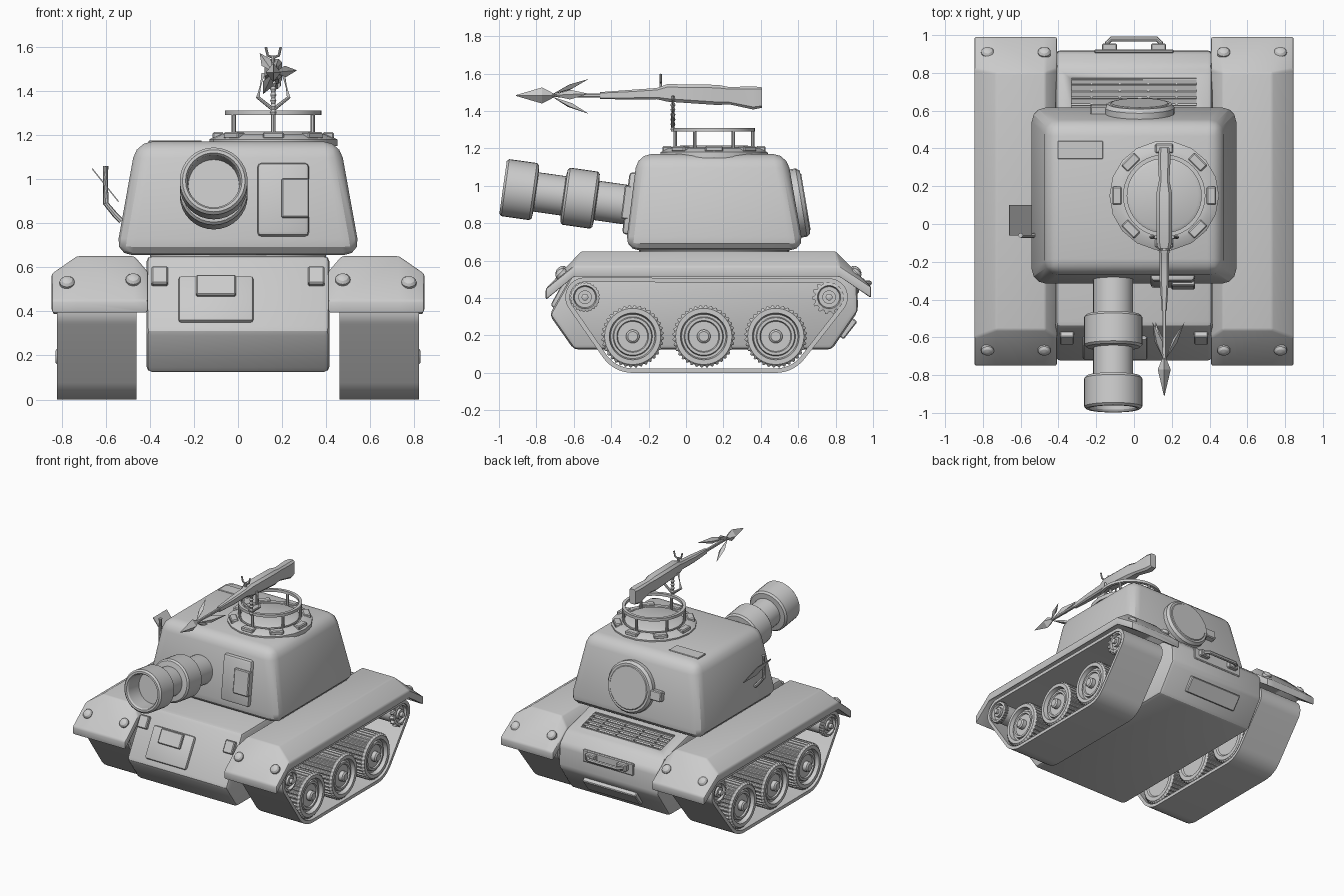
import bpy, bmesh, math
from mathutils import Vector, Matrix
from mathutils.geometry import convex_hull_2d

if "Cube" in bpy.data.objects:
    bpy.data.objects.remove(bpy.data.objects["Cube"])

rad, pi = math.radians, math.pi
I = Matrix.Identity(4)
T = lambda x, y, z: Matrix.Translation((x, y, z))
RX = lambda a: Matrix.Rotation(rad(a), 4, 'X')
RZ = lambda a: Matrix.Rotation(a, 4, 'Z')
TO_X = Matrix.Rotation(pi / 2, 4, 'Y')


def build(name, verts, faces, bevel=0, segs=2, mirror=False, m=I):
    bm = bmesh.new()
    vs = [bm.verts.new(m @ Vector(v)) for v in verts]
    for f in faces:
        bm.faces.new([vs[i] for i in f])
    bmesh.ops.remove_doubles(bm, verts=bm.verts, dist=1e-5)
    bmesh.ops.recalc_face_normals(bm, faces=bm.faces)
    if bevel:
        es = [e for e in bm.edges if e.calc_face_angle(0) > rad(15)]
        bmesh.ops.bevel(bm, geom=es, offset=bevel, segments=segs, profile=0.5,
                        affect='EDGES', clamp_overlap=True)
    me = bpy.data.meshes.new(name)
    bm.to_mesh(me)
    bm.free()
    ob = bpy.data.objects.new(name, me)
    bpy.context.collection.objects.link(ob)
    if mirror:
        ob.modifiers.new("Mirror", 'MIRROR')
    bpy.ops.object.select_all(action='DESELECT')
    ob.select_set(True)
    bpy.context.view_layer.objects.active = ob
    bpy.ops.object.shade_smooth_by_angle(angle=rad(28))
    return ob


def rings(name, loops, caps=True, closed=False, **kw):
    """Skin a list of equal-length vertex loops."""
    n, k = len(loops[0]), len(loops)
    faces = [(a * n + i, a * n + (i + 1) % n, (a + 1) % k * n + (i + 1) % n, (a + 1) % k * n + i)
             for a in range(k if closed else k - 1) for i in range(n)]
    if caps and not closed:
        faces += [tuple(range(n)), tuple(range((k - 1) * n, k * n))]
    return build(name, [v for l in loops for v in l], faces, **kw)


def box(name, c, s, tilt=0, bevel=0.006, segs=1, mirror=False, m=None):
    x, y, z = (d / 2 for d in s)
    loops = [[(-x, -y, h), (x, -y, h), (x, y, h), (-x, y, h)] for h in (-z, z)]
    return rings(name, loops, bevel=bevel, segs=segs, mirror=mirror, m=m or T(*c) @ RX(tilt))


def prism(name, pts, x0, x1, **kw):
    return rings(name, [[(x, y, z) for y, z in pts] for x in (x0, x1)], **kw)


def lathe(name, prof, n=32, m=I, closed=False, mirror=False, tooth=0, tooth_r=9):
    """Spin (radius, height) pairs round z; rim points beyond tooth_r become toothed."""
    def r_at(r, i):
        return r - tooth if r > tooth_r and i % 4 < 2 else r
    loops = [[(r_at(r, i) * math.cos(2 * pi * i / n), r_at(r, i) * math.sin(2 * pi * i / n), h)
              for i in range(n)] for r, h in prof]
    return rings(name, loops, closed=closed, m=m, mirror=mirror)


def rod(name, pts, r, mirror=False):
    loops = []
    for i, p in enumerate(pts):
        d = Vector(pts[min(i + 1, len(pts) - 1)]) - Vector(pts[max(i - 1, 0)])
        q = d.to_track_quat('Z', 'Y')
        loops.append([Vector(p) + q @ Vector((r * math.cos(a * pi / 4), r * math.sin(a * pi / 4), 0))
                      for a in range(8)])
    return rings(name, loops, mirror=mirror)


# hull with a sunken engine grille
hull = prism("hull", [(-.60, .125), (-.73, .31), (-.54, .65), (.56, .65), (.84, .575), (.915, .50),
                      (.92, .33), (.78, .125)], -.415, .415, bevel=.025)
cutter = box("grille_cutter", (0, .685, .63), (.66, .17, .09), -16, bevel=0)
cutter.hide_render = True
cutter.hide_viewport = True
cut = hull.modifiers.new("Grille", 'BOOLEAN')
cut.object = cutter
cut.operation = 'DIFFERENCE'
for i in range(5):
    y = .615 + i * .036
    box("grille_slat", (0, y, .632 - (y - .6) * .28), (.66, .028, .012), 15, bevel=0)
for i in range(4):
    box("grille_divider", (-.225 + i * .15, .685, .598), (.012, .17, .02), -16, bevel=0)

# front hull hatch, brackets and rear fittings
box("driver_hatch", (-.10, -.652, .452), (.34, .04, .235), -29, bevel=.015, segs=2)
box("driver_hatch_visor", (-.10, -.632, .508), (.18, .06, .105), -29)
box("front_bracket", (.355, -.597, .555), (.075, .05, .09), -29, mirror=True)
box("rear_backplate", (0, .915, .47), (.42, .02, .09))
box("rear_handle_mount", (.13, .93, .48), (.08, .05, .05), mirror=True)
rod("rear_handle", [(-.14, .91, .48), (-.14, .96, .48), (-.12, .98, .48), (.12, .98, .48),
                    (.14, .96, .48), (.14, .91, .48)], .014)
box("rear_lower_plate", (0, .862, .24), (.44, .045, .12), -38)

# fenders: flat top, chamfered sides, sloping ends
top = []
for y, ye, z, drop in ((-.75, -.75, .45, 0), (-.56, -.60, .65, .08), (.80, .82, .65, .08), (.99, .99, .46, 0)):
    top.append([(.408, ye, z - drop * .9), (.47, y, z), (.73, y, z), (.845, ye, z - drop)])
rings("fender", [t + [(x, y, z - .06) for x, y, z in reversed(t)] for t in top], bevel=.01, mirror=True)
for x in (.475, .775):
    for y, t in ((-.665, 46), (.905, -44)):
        lathe("fender_bolt", [(.034, -.03), (.034, .01), (.024, .022), (.008, .028)], 16,
              T(x, y, .54 if x < .6 else .528) @ RX(t), mirror=True)

# tracks: belt wrapped round the wheels
wheels = [(-.285, .195, .195), (.095, .195, .195), (.48, .195, .195)]
idlers = [(-.54, .405, .105), (.765, .405, .10)]


def belt_points(off):
    return [(y + (r - off) * math.cos(2 * pi * i / 48), z + (r - off) * math.sin(2 * pi * i / 48))
            for y, z, r in wheels + idlers for i in range(48)]


outer, inner = belt_points(0), belt_points(.024)
wrap = convex_hull_2d([Vector(p) for p in outer])
loops = [[(x, *pts[i]) for i in wrap] for x, pts in ((.46, outer), (.82, outer), (.82, inner), (.46, inner))]
rings("track", loops, closed=True, mirror=True)

# road wheels, idlers and sprockets
for y, z, r in wheels:
    lathe("road_wheel", [(.03, .47), (.11, .47), (.12, .46), (.15, .46), (.167, .475), (.167, .80), (.15, .815),
                         (.125, .815), (.118, .785), (.105, .785), (.10, .80), (.085, .80), (.08, .79),
                         (.036, .79), (.036, .82), (.026, .828)], 144, T(0, y, z) @ TO_X,
          mirror=True, tooth=.009, tooth_r=.16)
for (y, z, r), rim, tooth, n in zip(idlers, (.08, .092), (.005, .016), (96, 56)):
    lathe("track_sprocket", [(.02, .47), (rim, .47), (rim, .50), (.07, .50), (.07, .78), (rim, .78),
                             (rim, .81), (.062, .815), (.056, .795), (.036, .795), (.036, .815), (.018, .815),
                             (.018, .835), (.008, .84)], n, T(0, y, z) @ TO_X,
          mirror=True, tooth=tooth, tooth_r=.075)

# turret
lathe("turret_ring", [(.40, .63), (.40, .68)], 40, T(0, .15, 0))
rings("turret", [[(-x, y0, z), (x, y0, z), (x, y1, z), (-x, y1, z)]
                 for x, y0, y1, z in ((.555, -.325, .63, .655), (.462, -.26, .54, 1.17))], bevel=.075, segs=3)
box("turret_front_panel", (.205, -.292, .905), (.235, .06, .335), -7, bevel=.02, segs=2)
box("turret_front_visor", (.26, -.30, .91), (.125, .075, .18), -7)
box("turret_roof_plate", (-.285, .392, 1.168), (.24, .095, .014), bevel=.003)
lathe("turret_rear_cover", [(.185, -.05), (.185, .035), (.17, .055), (.155, .055), (.15, .06)], 24,
      T(.03, .582, .905) @ RX(9.5) @ RX(-90))
box("rear_cover_hinge", (-.185, .60, .90), (.09, .06, .07), 9.5)

# cannon, tilted slightly upwards
aim = Vector((0, math.cos(rad(8)), -math.sin(rad(8)))).to_track_quat('Z', 'Y').to_matrix().to_4x4()
lathe("cannon", [(.115, .13), (.12, .012), (.128, 0), (.142, 0), (.154, .012), (.154, .162), (.143, .175),
                 (.106, .178), (.106, .325), (.143, .33), (.154, .342), (.154, .49), (.143, .502),
                 (.106, .506), (.106, .78)], 32, T(-.11, -.978, .992) @ aim)

# side rod with pennant plate
rod("side_rod", [(-.53, -.06, .81), (-.555, -.06, .835), (-.60, -.06, .89), (-.60, -.06, 1.06)], .013)
build("side_pennant", [(-.66, -.06, 1.05), (-.66, .10, 1.05), (-.54, .10, .90), (-.54, -.06, .90),
                       (-.663, -.06, 1.045), (-.663, .10, 1.045), (-.543, .10, .895), (-.543, -.06, .895)],
      [(0, 1, 2, 3), (4, 5, 6, 7), (0, 1, 5, 4), (1, 2, 6, 5), (2, 3, 7, 6), (3, 0, 4, 7)])

# cupola with clips and guard rail
CX, CY = .16, .15
lathe("cupola", [(.29, 1.15), (.29, 1.18), (.245, 1.203), (.215, 1.203), (.205, 1.19)], 18, T(CX, CY, 0))
lathe("cupola_hatch", [(.20, 1.18), (.20, 1.205), (.18, 1.215)], 24, T(CX, CY, 0))
lathe("guard_rail", [(.196, 1.29), (.218, 1.29), (.218, 1.31), (.196, 1.31)], 40, T(CX, CY, 0), closed=True)
for i in range(8):
    at = T(CX, CY, 0) @ RZ(i * pi / 4)
    box("cupola_clip", 0, (.05, .095, .03), m=at @ T(.25, 0, 1.197))
for i in range(6):
    lathe("rail_post", [(.01, 1.19), (.01, 1.295)], 8, T(CX, CY, 0) @ RZ((i + .5) * pi / 3) @ T(.207, 0, 0))


# harpoon gun: octagonal sections along y
def gun_part(name, secs):
    loops = []
    for y, z, w, h in secs:
        c = .4 * min(w, h)
        loops.append([(CX + a, y, z + b) for a, b in ((w - c, -h), (w, c - h), (w, h - c), (w - c, h),
                      (c - w, h), (-w, h - c), (-w, c - h), (c - w, -h))])
    rings(name, loops)


gun_part("gun_stock", [(.405, 1.472, .026, .055), (.36, 1.47, .034, .062), (.23, 1.482, .028, .046),
                       (.17, 1.486, .04, .054), (-.10, 1.497, .04, .047), (-.155, 1.493, .026, .03),
                       (-.30, 1.487, .024, .026), (-.46, 1.483, .013, .018)])
gun_part("harpoon_shaft", [(-.45, 1.483, .01, .01), (-.80, 1.483, .009, .009)])
rings("harpoon_head", [[(CX + a * r, y, 1.483 + b * r) for a, b in ((.8, 0), (0, 1), (-.8, 0), (0, -1))]
                       for y, r in ((-.91, .002), (-.77, .043), (-.71, .012))])
for a in (125, 5, 245):
    u = Vector((math.cos(rad(a)), 0, math.sin(rad(a))))
    s = Vector((-u.z, 0, u.x))
    c = Vector((CX, 0, 1.483))
    P = lambda y, r, w: tuple(c + Vector((0, y, 0)) + u * r + s * w)
    build("harpoon_barb", [P(-.72, .005, 0), P(-.62, .055, .026), P(-.62, .055, -.026), P(-.52, .108, 0),
                           P(-.63, .068, 0), P(-.61, .045, 0)],
          [(0, 1, 4), (1, 3, 4), (3, 2, 4), (2, 0, 4), (0, 5, 1), (1, 5, 3), (3, 5, 2), (2, 5, 0)])

# gun sight and forked mount
rod("gun_sight_post", [(CX, -.135, 1.52), (CX, -.135, 1.56)], .008)
for s in (-1, 1):
    rod("gun_sight_prong", [(CX, -.135, 1.55), (CX + s * .025, -.135, 1.56), (CX + s * .034, -.135, 1.598)], .006)
    rod("gun_mount_fork", [(CX, -.07, 1.315), (CX + s * .07, -.07, 1.37), (CX + s * .045, -.07, 1.48)], .009)
lathe("gun_mount_spring", [(.014 if i % 2 else .009, 1.29 + i * .013) for i in range(13)], 10, T(CX, -.07, 0))
